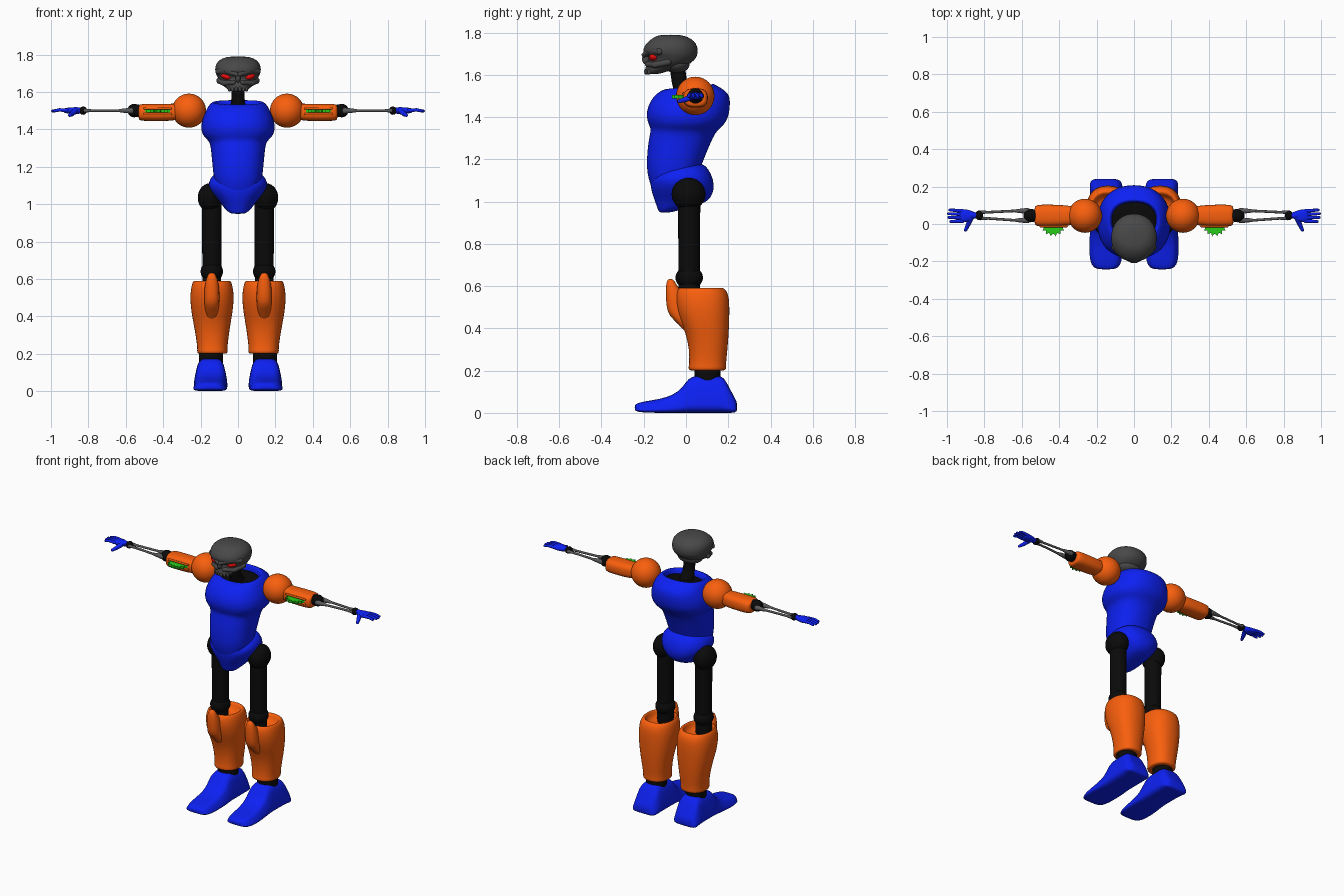
import bpy, bmesh, math
from mathutils import Vector, Matrix


def material(name, rgb):
    m = bpy.data.materials.new(name)
    m.diffuse_color = (*rgb, 1)
    return m


BLUE = material("blue", (0.004, 0.015, 0.9))
ORANGE = material("orange", (0.95, 0.115, 0.004))
BLACK = material("black", (0.003, 0.003, 0.003))
GREY = material("dark_grey", (0.065, 0.065, 0.065))
STEEL = material("steel_grey", (0.1, 0.1, 0.1))
RED = material("red", (0.9, 0.004, 0.004))
GREEN = material("green", (0.02, 0.6, 0.01))


def finish(name, bm, mat, mirror=False, subsurf=0):
    bmesh.ops.recalc_face_normals(bm, faces=bm.faces)
    me = bpy.data.meshes.new(name)
    bm.to_mesh(me)
    bm.free()
    me.polygons.foreach_set("use_smooth", [True] * len(me.polygons))
    if not subsurf:
        me.set_sharp_from_angle(angle=math.radians(40))
    me.materials.append(mat)
    ob = bpy.data.objects.new(name, me)
    bpy.context.collection.objects.link(ob)
    if mirror:
        ob.modifiers.new("Mirror", 'MIRROR').use_mirror_merge = False
    if subsurf:
        s = ob.modifiers.new("Subdivision", 'SUBSURF')
        s.levels = s.render_levels = subsurf
    return ob


def loft(name, rings, mat, axis='z', n=2.3, taper=0, point=0, mirror=False, segs=24):
    """Rings: (position on axis, centre, half width, low, high, tilt)."""
    bm = bmesh.new()
    loops = []
    for r in rings:
        t, c, h, lo, hi = r[:5]
        tilt = r[5] if len(r) > 5 else 0
        loop = []
        for i in range(segs):
            a = 2 * math.pi * i / segs
            ca, sa = math.cos(a), math.sin(a)
            u = math.copysign(abs(ca) ** (2 / n), ca)
            v = math.copysign(abs(sa) ** (2 / n), sa)
            w = u * (1 - taper * (v + 1) / 2)
            if v < 0:
                w *= 1 - point * v * v
            p, q, s = c + h * w, (lo + hi) / 2 + v * (hi - lo) / 2, t + tilt * v
            co = {'z': (p, q, s), 'y': (p, s, q), 'x': (s, p, q)}[axis]
            loop.append(bm.verts.new(co))
        loops.append(loop)
    for a, b in zip(loops, loops[1:]):
        for i in range(segs):
            j = (i + 1) % segs
            bm.faces.new((a[i], a[j], b[j], b[i]))
    bm.faces.new(loops[0][::-1])
    bm.faces.new(loops[-1])
    return finish(name, bm, mat, mirror, 1)


def ball(name, centre, radii, mat, mirror=False, roll=0):
    bm = bmesh.new()
    m = Matrix.Translation(centre) @ Matrix.Rotation(roll, 4, 'Y') @ Matrix.Diagonal((*radii, 1))
    bmesh.ops.create_uvsphere(bm, u_segments=32, v_segments=20, radius=1, matrix=m)
    return finish(name, bm, mat, mirror)


def limb(name, points, mat, mirror=False):
    """Chain of round segments through (x, y, z, radius) points, with ball ends."""
    bm = bmesh.new()
    for *p, r in points:
        bmesh.ops.create_uvsphere(bm, u_segments=16, v_segments=10, radius=r,
                                  matrix=Matrix.Translation(p))
    for a, b in zip(points, points[1:]):
        p, q = Vector(a[:3]), Vector(b[:3])
        d = q - p
        m = Matrix.Translation((p + q) / 2) @ d.to_track_quat('Z', 'Y').to_matrix().to_4x4()
        bmesh.ops.create_cone(bm, cap_ends=True, segments=24, radius1=a[3], radius2=b[3],
                              depth=d.length, matrix=m)
    return finish(name, bm, mat, mirror)


# Feet and ankles
loft("foot", [(-.243, .15, .04, .014, .035), (-.235, .15, .075, .006, .045),
              (-.2, .15, .097, .001, .054), (-.12, .15, .102, 0, .066), (-.06, .147, .1, 0, .085),
              (-.015, .146, .1, 0, .12), (.01, .146, .1, 0, .165), (.05, .146, .1, 0, .178),
              (.12, .146, .1, 0, .178), (.17, .147, .1, 0, .177), (.19, .148, .1, 0, .15),
              (.215, .15, .097, 0, .1), (.235, .152, .088, .002, .065), (.242, .155, .06, .012, .045)],
     BLUE, axis='y', n=4, taper=.35, mirror=True)
loft("ankle", [(.13, .145, .065, .04, .165), (.14, .145, .065, .04, .165),
               (.23, .145, .065, .04, .165), (.24, .145, .065, .04, .165)],
     BLACK, n=2, mirror=True)

# Shin shells with a knee guard on the front
loft("shin", [(.2, .137, .07, .025, .175), (.202, .137, .079, .014, .187), (.215, .137, .083, .01, .192),
              (.23, .137, .08, .015, .189), (.3, .138, .089, .015, .197), (.38, .139, .103, -.002, .203),
              (.45, .139, .115, -.035, .206), (.52, .139, .118, -.052, .207), (.57, .139, .109, -.05, .2),
              (.59, .139, .1, -.035, .18), (.592, .139, .092, -.03, .17), (.58, .139, .084, -.022, .155),
              (.53, .139, .08, -.02, .15)], ORANGE, mirror=True)
loft("knee_guard", [(.37, .14, .02, .005, .04), (.42, .14, .034, -.035, .03), (.46, .14, .04, -.082, 0),
                    (.5, .14, .042, -.093, 0), (.56, .14, .04, -.097, -.01), (.6, .14, .031, -.096, -.04),
                    (.625, .14, .02, -.09, -.055), (.634, .14, .01, -.083, -.063)],
     ORANGE, mirror=True, segs=16)

# Thighs with knee and hip joints
limb("thigh", [(.14, .015, .55, .05), (.14, .015, 1.04, .053)], BLACK, mirror=True)
ball("knee_joint", (.14, .015, .64), (.06, .065, .055), BLACK, mirror=True)
ball("hip_joint", (.148, .012, 1.035), (.067, .08, .077), BLACK, mirror=True)

# Pelvis and torso, the collar folding inwards
loft("pelvis", [(.948, 0, .03, -.125, -.075), (.955, 0, .05, -.13, -.05), (.98, 0, .075, -.14, .05),
                (1.0, 0, .088, -.147, .105), (1.04, 0, .125, -.162, .13), (1.08, 0, .155, -.17, .135),
                (1.12, 0, .16, -.168, .122, .01), (1.15, 0, .138, -.15, .095, .02),
                (1.165, 0, .12, -.14, .07, .02)], BLUE)
loft("torso", [(1.0, 0, .07, -.14, 0), (1.08, 0, .115, -.17, .045), (1.14, 0, .13, -.186, .062),
               (1.2, 0, .137, -.187, .085), (1.28, 0, .144, -.18, .118), (1.325, 0, .15, -.17, .14),
               (1.345, 0, .165, -.168, .16), (1.365, 0, .188, -.178, .182), (1.4, 0, .2, -.19, .203),
               (1.45, 0, .195, -.184, .21), (1.5, 0, .173, -.155, .21), (1.527, 0, .158, -.118, .185),
               (1.54, 0, .145, -.1, .145, .01), (1.547, 0, .134, -.09, .13, .012),
               (1.54, 0, .124, -.08, .12, .012), (1.5, 0, .12, -.075, .115),
               (1.49, 0, .11, -.07, .11)], BLUE)
loft("collar_inside", [(1.47, 0, .119, -.074, .114), (1.5, 0, .122, -.077, .117),
                       (1.515, 0, .123, -.078, .118, .01), (1.517, 0, .1, -.06, .1, .01)], BLACK)
limb("neck", [(0, -.005, 1.5, .045), (0, -.03, 1.56, .036), (0, -.045, 1.66, .036)], BLACK)

# Skull, pointed at the front
loft("skull", [(1.604, 0, .035, -.185, -.13), (1.608, 0, .05, -.19, -.115), (1.622, 0, .066, -.195, -.07),
               (1.637, 0, .08, -.192, .0), (1.655, 0, .1, -.185, .022), (1.672, 0, .107, -.172, .043),
               (1.69, 0, .117, -.185, .053), (1.706, 0, .123, -.207, .057), (1.735, 0, .124, -.2, .056),
               (1.76, 0, .113, -.178, .04), (1.78, 0, .085, -.15, .01), (1.79, 0, .05, -.12, -.03)],
     GREY, point=-.0, n=2.1)
ball("skull_base", (0, -.045, 1.65), (.085, .062, .042), GREY)
limb("brow", [(.105, -.125, 1.71, .016), (.06, -.168, 1.712, .016), (.008, -.198, 1.694, .012)], GREY, mirror=True)
limb("cheekbone", [(.1, -.085, 1.66, .016), (.075, -.145, 1.647, .015), (.025, -.183, 1.65, .012)],
     GREY, mirror=True)
ball("nose_ridge", (0, -.19, 1.675), (.014, .018, .025), GREY)
ball("eye", (.058, -.147, 1.682), (.033, .028, .018), RED, mirror=True, roll=-.25)
for i in range(3):
    ball("tooth", (.01 + i * .018, -.19 + i * .008, 1.615), (.008, .008, .014), GREY, mirror=True)

# Shoulders and upper arms
ball("shoulder", (.262, .044, 1.5), (.091, .091, .091), ORANGE, mirror=True)
loft("upper_arm", [(.3, .045, .05, 1.455, 1.54), (.35, .045, .052, 1.447, 1.537),
                   (.39, .045, .058, 1.444, 1.537), (.5, .045, .06, 1.444, 1.537),
                   (.522, .045, .055, 1.448, 1.534), (.53, .045, .048, 1.453, 1.53),
                   (.532, .045, .03, 1.47, 1.515)], ORANGE, axis='x', n=2.7, mirror=True)
for z in (1.512, 1.482):
    limb("gear_slot_rail", [(.36, -.012, z, .006), (.5, -.012, z, .006)], ORANGE, mirror=True)

# Toothed disc set flat into the front of each upper arm
bm = bmesh.new()
rim = []
for i in range(64):
    a = 2 * math.pi * i / 64
    r = (.055, .06, .07, .06)[i % 4]
    rim.append(bm.verts.new((.432 + r * math.cos(a), .003 + r * math.sin(a), 1.489)))
face = bm.faces.new(rim)
ext = bmesh.ops.extrude_face_region(bm, geom=[face])
bmesh.ops.translate(bm, vec=(0, 0, .016),
                    verts=[g for g in ext["geom"] if isinstance(g, bmesh.types.BMVert)])
finish("gear", bm, GREEN, mirror=True)

# Elbows, paired forearm rods and wrists
limb("elbow", [(.535, .045, 1.5, .033), (.555, .045, 1.5, .036)], BLACK, mirror=True)
for y0, y1 in ((.07, .063), (.02, .03)):
    limb("forearm_rod", [(.57, y0, 1.5, .016), (.615, y0, 1.5, .011), (.64, y0, 1.5, .007),
                         (.78, y1, 1.5, .007), (.82, y1, 1.5, .01)], STEEL, mirror=True)
ball("wrist", (.828, .046, 1.5), (.021, .026, .022), BLACK, mirror=True)

# Hands: palm, four fingers and a thumb
limb("hand_cuff", [(.84, .046, 1.5, .015), (.87, .046, 1.5, .02)], BLUE, mirror=True)
loft("palm", [(.85, .045, .018, 1.486, 1.512), (.87, .044, .028, 1.482, 1.518),
              (.9, .044, .036, 1.482, 1.518), (.925, .044, .035, 1.487, 1.514),
              (.935, .044, .028, 1.492, 1.508)], BLUE, axis='x', mirror=True, segs=16)
for i, (tip, y) in enumerate(((.985, .075), (.992, .055), (.991, .035), (.98, .013))):
    base = .07 - i * .018
    limb("finger", [(.915, base, 1.502, .01), (.955, (base + y) / 2, 1.504, .009),
                    (tip, y, 1.498, .007)], BLUE, mirror=True)
limb("thumb", [(.875, .025, 1.495, .015), (.888, -.005, 1.482, .012), (.9, -.032, 1.475, .009)],
     BLUE, mirror=True)
